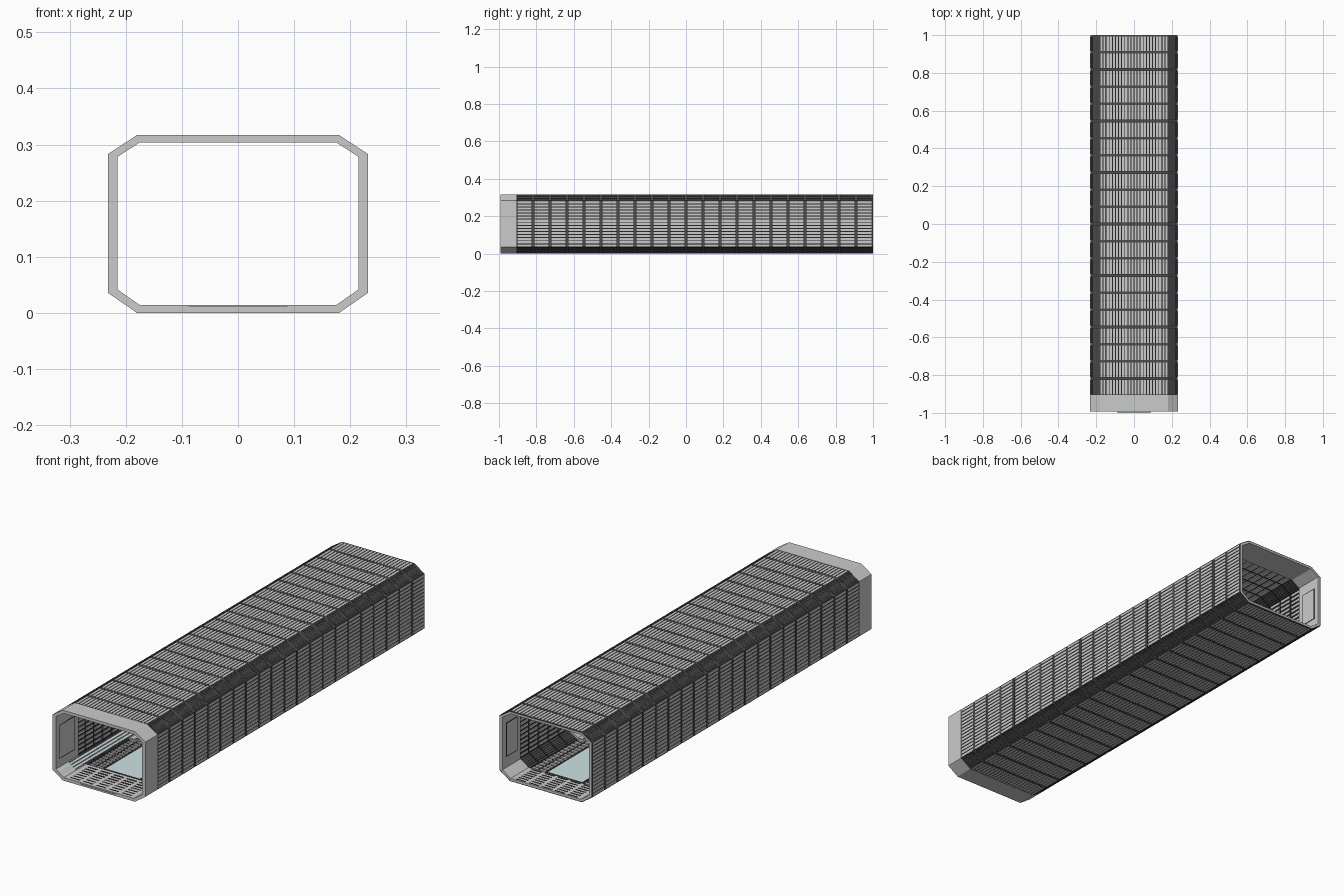
import bpy, bmesh
from mathutils import Vector

if "Cube" in bpy.data.objects:
    bpy.data.objects.remove(bpy.data.objects["Cube"])

# Octagonal cross-section: outer and inner outlines, counter-clockwise from the floor
OUT = [(-.18, 0), (.18, 0), (.232, .036), (.232, .283), (.18, .317), (-.18, .317), (-.232, .283), (-.232, .036)]
INN = [(-.175, .014), (.175, .014), (.215, .042), (.215, .278), (.175, .304), (-.175, .304), (-.215, .278), (-.215, .042)]
FLOOR, CEILING, SIDES, CHAMFERS = [0], [4], [2, 6], [1, 3, 5, 7]


def colour(name, *rgb):
    m = bpy.data.materials.new(name)
    m.diffuse_color = (*rgb, 1)
    m.use_nodes = True
    m.node_tree.nodes["Principled BSDF"].inputs["Base Color"].default_value = m.diffuse_color
    return m


blue = colour("pale_blue", .62, .76, .77)
dark = colour("dark_grey", .07, .07, .07)
black = colour("near_black", .02, .02, .02)


def corner(i, t):
    return Vector(OUT[i % 8]).lerp(Vector(INN[i % 8]), t)


def wall_point(edge, u, t):
    return corner(edge, t).lerp(corner(edge + 1, t), u)


def prism(bm, quad, y0, y1):
    a = [bm.verts.new((p.x, y0, p.y)) for p in quad]
    b = [bm.verts.new((p.x, y1, p.y)) for p in quad]
    bm.faces.new(a)
    bm.faces.new(b[::-1])
    for i in range(len(quad)):
        j = (i + 1) % len(quad)
        bm.faces.new((a[j], a[i], b[i], b[j]))


def finish(name, bm, mat=None):
    bmesh.ops.recalc_face_normals(bm, faces=bm.faces)
    me = bpy.data.meshes.new(name)
    bm.to_mesh(me)
    bm.free()
    ob = bpy.data.objects.new(name, me)
    bpy.context.collection.objects.link(ob)
    if mat:
        me.materials.append(mat)
    return ob


def rings(name, spans, t0, t1, mat=None):
    """Hollow octagonal rings, one for each span in y."""
    bm = bmesh.new()
    for y0, y1 in spans:
        loops = [[bm.verts.new((corner(i, t).x, y, corner(i, t).y)) for i in range(8)]
                 for y, t in ((y0, t0), (y1, t0), (y1, t1), (y0, t1))]
        for k in range(4):
            a, b = loops[k], loops[(k + 1) % 4]
            for i in range(8):
                j = (i + 1) % 8
                bm.faces.new((a[i], a[j], b[j], b[i]))
    return finish(name, bm, mat)


def planks(name, edges, n, spans, t0, t1, gap=.2, u0=0, u1=1, mat=None):
    """n strips side by side across each chosen wall, repeated for each span in y."""
    bm = bmesh.new()
    step = (u1 - u0) / n
    for e in edges:
        for k in range(n):
            a = u0 + step * (k + gap / 2)
            b = u0 + step * (k + 1 - gap / 2)
            quad = [wall_point(e, a, t0), wall_point(e, b, t0), wall_point(e, b, t1), wall_point(e, a, t1)]
            for y0, y1 in spans:
                prism(bm, quad, y0, y1)
    return finish(name, bm, mat)


def split(y0, y1, n, gap):
    d = (y1 - y0) / n
    return [(y0 + d * i + gap / 2, y0 + d * (i + 1) - gap / 2) for i in range(n)]


# Dark tube skin and plain front collar
START, SEG = -.909, 1.909 / 21
rings("tube_skin", [(START, .998)], .12, .25, black)
rings("front_collar", [(-.992, START + .004)], 0, 1)

# Outer ribs between segments
ribs = [(START + SEG * i - .006, START + SEG * i + .006) for i in range(1, 21)] + [(.99, .999)]
rings("outer_ribs", ribs, .03, .12, dark)

# Outer slats on every wall, dark on the corners
segments = split(START, 1, 21, .014)
planks("floor_and_roof_slats", FLOOR + CEILING, 22, segments, 0, .12, .3)
planks("side_slats", SIDES, 15, segments, 0, .12, .3)
planks("corner_slats", CHAMFERS, 10, segments, 0, .12, .25, mat=dark)

# Inner frames spaced along the corridor
frames = [(START, -.83), (-.52, -.39), (-.065, .065), (.39, .52), (.87, 1)]
rings("inner_frames", frames, .25, .95)

# Recessed-looking doors on the frames: dark outline behind a grey leaf
doors = [(a + .025, b - .025) for a, b in [(-.992, -.83)] + frames[1:]]
planks("door_outlines", SIDES, 1, doors, .94, 1.005, 0, .2, .85, black)
planks("door_leaves", SIDES, 1, [(a + .004, b - .004) for a, b in doors], .94, 1.01, 0, .215, .835)

# Dark drain slots across the frame floors
slots = [s for a, b in [(-.985, -.84)] + frames[1:] for s in split(a, b, 7, .012)]
planks("floor_slots", FLOOR, 5, slots, .94, 1.01, .25, .04, .96, black)

# Inner wall, ceiling and corner panelling between frames
bays = [(frames[i][1], frames[i + 1][0]) for i in range(4)]
cells = [s for a, b in bays for s in split(a, b, 5, .01)]
planks("ceiling_tiles", CEILING, 10, cells, .25, .55, .2)
planks("inner_side_slats", SIDES, 12, cells, .25, .5, .4)
planks("inner_corner_slats", CHAMFERS, 6, cells, .25, .45, .3, mat=dark)

# Floor: pale walkway with grilles either side
walks = [(a + .005, b - .005) for a, b in bays]
planks("walkway", FLOOR, 1, walks, .9, 1, 0, .25, .75, blue)
planks("walkway_lip", FLOOR, 1, [(-1, -.992)], .84, .88, 0, .25, .75, blue)
grilles = [s for a, b in bays for s in split(a, b, 14, .012)]
for side, u in (("left", .02), ("right", .77)):
    planks(side + "_floor_grilles", FLOOR, 2, grilles, .5, .95, .15, u, u + .21)

# Pale pipes along the lower left corner, over a dark backing
planks("pipe_backing", [7], 1, [(-.985, .87)], .9, .97, 0, .05, .95, dark)
planks("corner_pipes", [7], 3, [(-.985, .87)], .9, 1, .45, .1, .9, blue)
